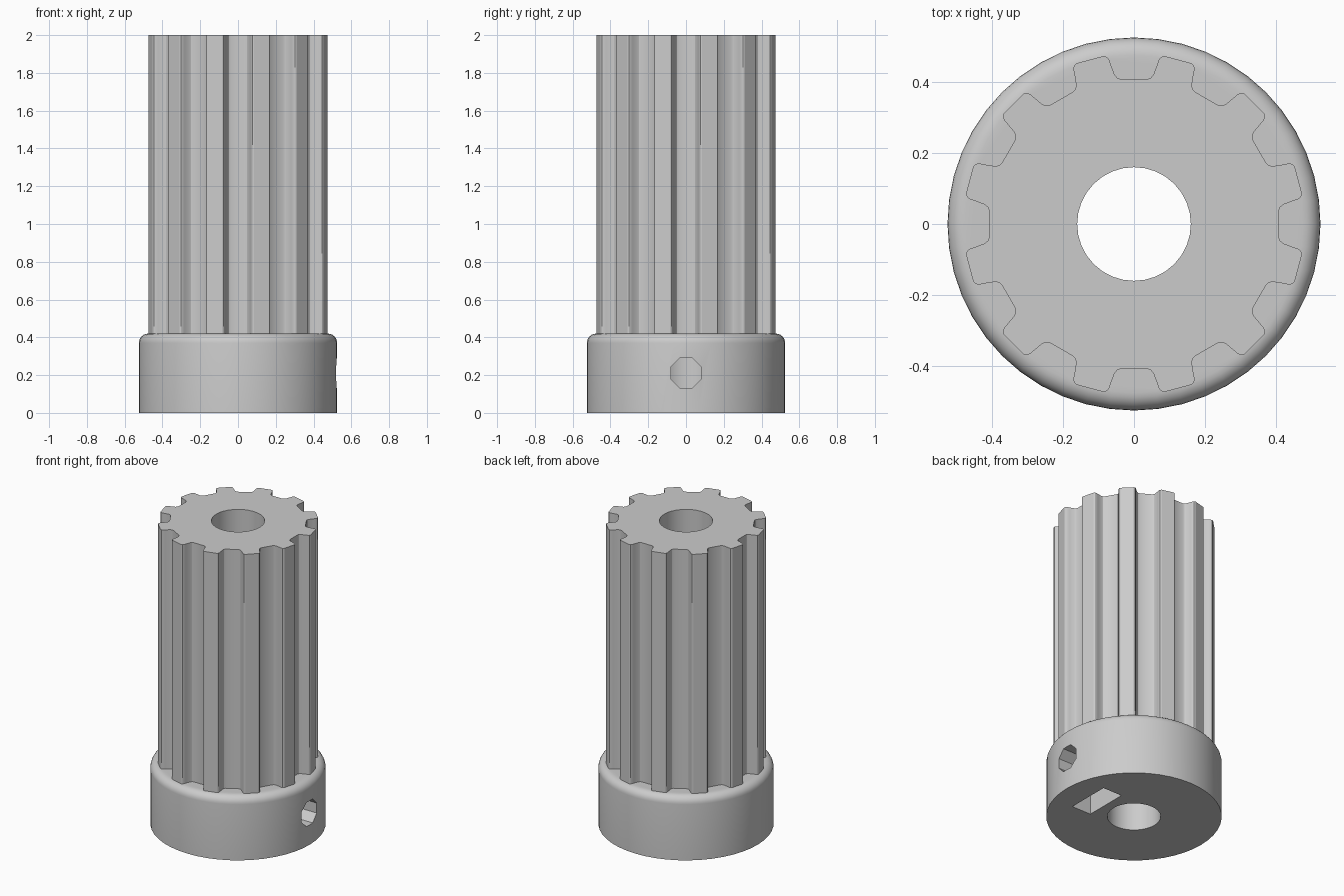
import bpy, bmesh, math
from mathutils import Matrix, Vector

cube = bpy.data.objects.get("Cube")
if cube:
    bpy.data.objects.remove(cube, do_unlink=True)

HEIGHT, HUB_TOP, HUB_R, FILLET = 2.0, 0.42, 0.525, 0.05
BORE_R, GROOVES = 0.16, 12

grey = bpy.data.materials.new("plain grey")
grey.use_nodes = True
COLOUR = (0.6, 0.6, 0.6, 1)
grey.diffuse_color = COLOUR
grey.node_tree.nodes["Principled BSDF"].inputs["Base Color"].default_value = COLOUR


def finish(name, bm):
    bmesh.ops.recalc_face_normals(bm, faces=bm.faces)
    mesh = bpy.data.meshes.new(name)
    bm.to_mesh(mesh)
    bm.free()
    mesh.materials.append(grey)
    obj = bpy.data.objects.new(name, mesh)
    bpy.context.collection.objects.link(obj)
    return obj


def prism(name, outline, z0, z1):
    bm = bmesh.new()
    base = bm.faces.new([bm.verts.new((x, y, z0)) for x, y in outline])
    top = bmesh.ops.extrude_face_region(bm, geom=[base])["geom"]
    bmesh.ops.translate(bm, vec=(0, 0, z1 - z0),
                        verts=[v for v in top if isinstance(v, bmesh.types.BMVert)])
    return finish(name, bm)


def ring(radius, sides, turn=0.0):
    return [(radius * math.cos(turn + math.tau * i / sides),
             radius * math.sin(turn + math.tau * i / sides)) for i in range(sides)]


def combine(target, other, operation):
    mod = target.modifiers.new(operation.lower(), "BOOLEAN")
    mod.operation, mod.solver, mod.object = operation, "EXACT", other
    bpy.context.view_layer.objects.active = target
    bpy.ops.object.modifier_apply(modifier=mod.name)
    bpy.data.objects.remove(other, do_unlink=True)


# Toothed barrel: one half groove (radial, sideways), mirrored and repeated
half = [(0.408, 0.038), (0.412, 0.048), (0.421, 0.055), (0.450, 0.066),
        (0.462, 0.070), (0.470, 0.076), (0.473, 0.085)]
groove = [(r, -s) for r, s in reversed(half)] + half
outline = []
for i in range(GROOVES):
    spin = Matrix.Rotation(math.tau * i / GROOVES, 2)
    outline += [tuple(spin @ Vector(p)) for p in groove]
barrel = prism("toothed_barrel", outline, 0.2, HEIGHT)

# Hub with rounded upper rim, as a stack of rings
SIDES = 48
profile = [(HUB_R, 0)]
for i in range(7):
    a = math.pi / 2 * i / 6
    profile.append((HUB_R - FILLET + FILLET * math.cos(a),
                    HUB_TOP - FILLET + FILLET * math.sin(a)))
bm = bmesh.new()
rings = [[bm.verts.new((x, y, z)) for x, y in ring(r, SIDES)] for r, z in profile]
for low, high in zip(rings, rings[1:]):
    for i in range(SIDES):
        j = (i + 1) % SIDES
        bm.faces.new((low[i], low[j], high[j], high[i]))
bm.faces.new(rings[0])
bm.faces.new(rings[-1])
pulley = finish("toothed_pulley", bm)
combine(pulley, barrel, "UNION")

# Shaft bore
combine(pulley, prism("bore_cutter", ring(BORE_R, 32), -0.1, HEIGHT + 0.1), "DIFFERENCE")

# Nut slot opening at the underside
slot = [(0.22, -0.145), (0.36, -0.145), (0.36, 0.145), (0.22, 0.145)]
combine(pulley, prism("nut_slot_cutter", slot, -0.1, 0.355), "DIFFERENCE")

# Octagonal set screw hole from the side into the bore
screw = prism("screw_hole_cutter", ring(0.086, 8, math.pi / 8), 0.05, 0.7)
screw.data.transform(Matrix.Translation((0, 0, 0.21)) @ Matrix.Rotation(math.pi / 2, 4, "Y"))
combine(pulley, screw, "DIFFERENCE")

# Smooth walls, crisp edges
bpy.ops.object.select_all(action="DESELECT")
pulley.select_set(True)
bpy.context.view_layer.objects.active = pulley
bpy.ops.object.shade_smooth_by_angle(angle=math.radians(30))
